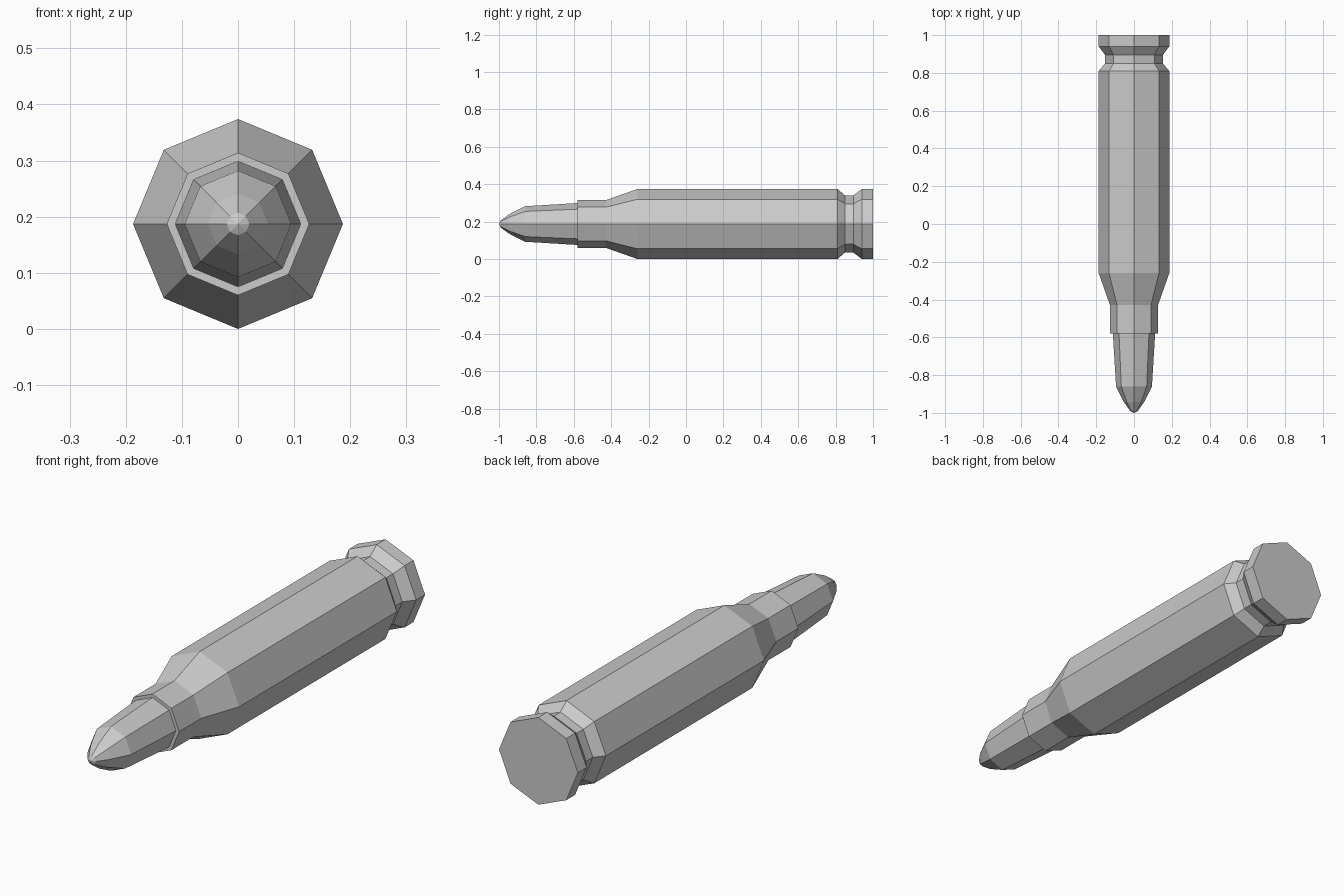
import bpy, bmesh, math

if "Cube" in bpy.data.objects:
    bpy.data.objects.remove(bpy.data.objects["Cube"])

SIDES = 8
AXIS_Z = 0.187


def lathe(name, profile):
    """Eight-sided turned part along y; profile holds (y, radius), radius 0 makes a point."""
    bm = bmesh.new()
    rings = []
    for y, r in profile:
        if r == 0:
            rings.append([bm.verts.new((0, y, AXIS_Z))] * SIDES)
        else:
            angles = [2 * math.pi * i / SIDES for i in range(SIDES)]
            rings.append([bm.verts.new((r * math.cos(a), y, AXIS_Z + r * math.sin(a)))
                          for a in angles])
    for a, b in zip(rings, rings[1:]):
        for i in range(SIDES):
            j = (i + 1) % SIDES
            corners = list(dict.fromkeys((a[i], a[j], b[j], b[i])))
            bm.faces.new(corners)
    if len(set(rings[-1])) > 1:
        bm.faces.new(rings[-1])
    bmesh.ops.recalc_face_normals(bm, faces=bm.faces)
    mesh = bpy.data.meshes.new(name)
    bm.to_mesh(mesh)
    bm.free()
    obj = bpy.data.objects.new(name, mesh)
    bpy.context.collection.objects.link(obj)
    return obj


# Casing: mouth lip, neck, shoulder, body, extractor groove, rim and flat base
lathe("casing", [(-0.58, 0.112), (-0.58, 0.127), (-0.43, 0.127), (-0.26, 0.187),
                 (0.81, 0.187), (0.85, 0.153), (0.895, 0.153), (0.94, 0.187),
                 (1.0, 0.187)])

# Projectile: rounded tip and tapering sides, seated in the neck
lathe("projectile_tip", [(-1.0, 0), (-0.99, 0.02), (-0.942, 0.054),
                         (-0.86, 0.095), (-0.58, 0.112)][:])

# The projectile's open end is hidden where it meets the casing lip
